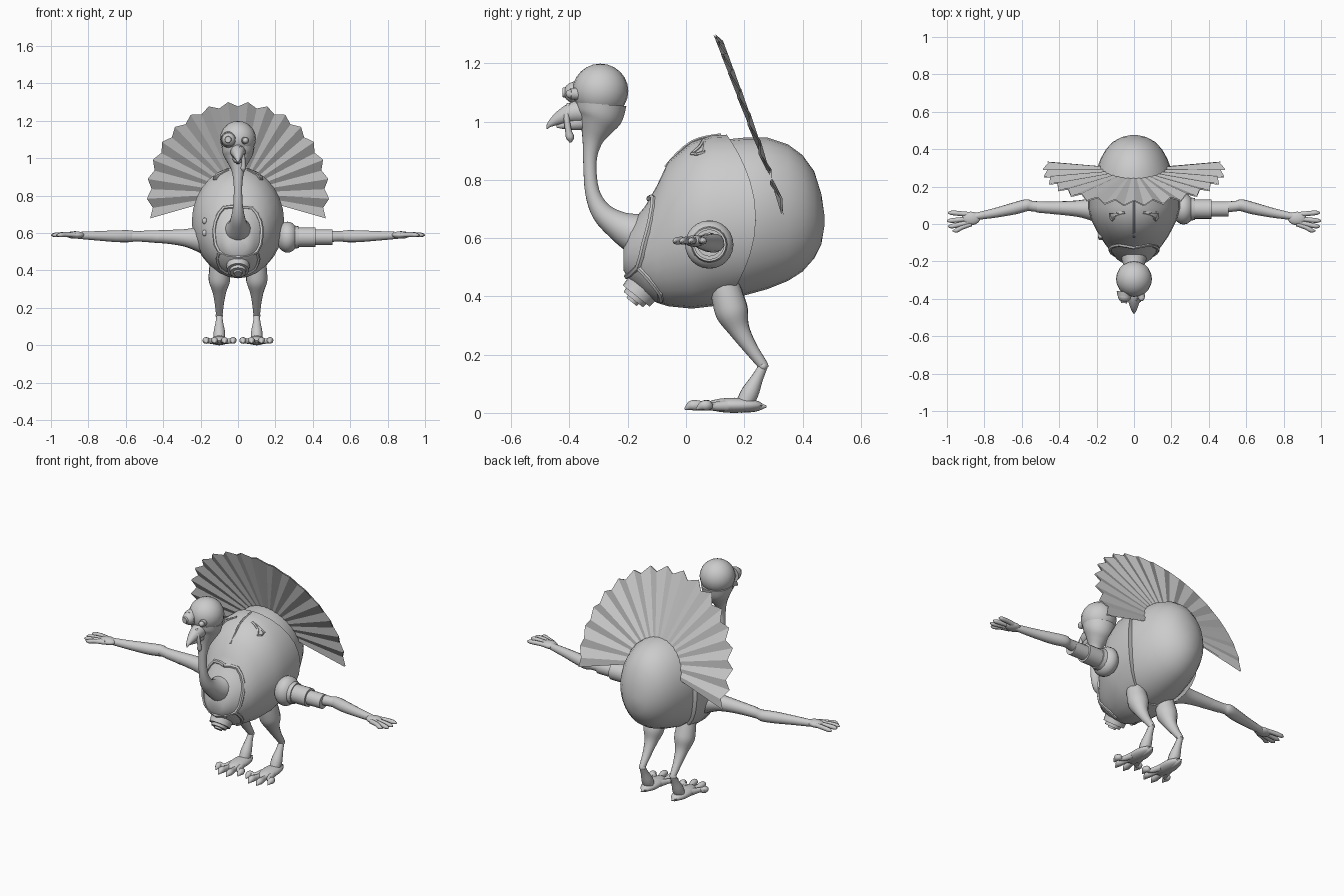
import bpy, bmesh, math
from mathutils import Vector, Matrix
from mathutils.bvhtree import BVHTree

if "Cube" in bpy.data.objects:
    bpy.data.objects.remove(bpy.data.objects["Cube"])

grey = bpy.data.materials.new("plain_grey")
grey.use_nodes = True
COLOUR = (0.6, 0.6, 0.6, 1)
grey.diffuse_color = COLOUR
grey.node_tree.nodes["Principled BSDF"].inputs["Base Color"].default_value = COLOUR


def finish(name, bm, angle=40, recalc=True):
    if recalc:
        bmesh.ops.recalc_face_normals(bm, faces=bm.faces)
    me = bpy.data.meshes.new(name)
    bm.to_mesh(me)
    bm.free()
    me.materials.append(grey)
    if angle:
        me.shade_smooth()
        me.set_sharp_from_angle(angle=math.radians(angle))
    ob = bpy.data.objects.new(name, me)
    bpy.context.collection.objects.link(ob)
    return ob


def skin(name, rings, angle=40):
    """Bridge a list of equal point rings and cap both ends."""
    bm = bmesh.new()
    vs = [[bm.verts.new(p) for p in ring] for ring in rings]
    n = len(vs[0])
    for a, b in zip(vs, vs[1:]):
        for i in range(n):
            j = (i + 1) % n
            bm.faces.new((a[i], a[j], b[j], b[i]))
    bm.faces.new(vs[0])
    bm.faces.new(vs[-1])
    return finish(name, bm, angle)


def tube(name, pts, sides=12, steps=4, closed_ends=True, angle=50):
    """Sweep a circle along smoothed (x, y, z, radius) points."""
    p = [Vector(q) for q in pts]
    path = []
    for i in range(len(p) - 1):
        a, b, c, d = p[max(i - 1, 0)], p[i], p[i + 1], p[min(i + 2, len(p) - 1)]
        for k in range(steps):
            t = k / steps
            path.append(b + 0.5 * t * (c - a + t * (2 * a - 5 * b + 4 * c - d
                                                    + t * (3 * (b - c) + d - a))))
    path.append(p[-1])
    normal, rings = None, []
    for i, q in enumerate(path):
        tan = (path[min(i + 1, len(path) - 1)] - path[max(i - 1, 0)]).to_3d().normalized()
        normal = tan.orthogonal() if normal is None else normal - tan * normal.dot(tan)
        normal.normalize()
        side = tan.cross(normal)
        r = max(q.w, 0.001)
        ring = [q.to_3d() + r * (normal * math.cos(w) + side * math.sin(w))
                for w in (2 * math.pi * k / sides for k in range(sides))]
        rings.append(ring)
    return skin(name, rings, angle)


def loft(name, sections, sides=28, bulge=0):
    """Stack oval sections (y, bottom, top, half width) along y; bulge bends the last edge."""
    rings = []
    for i, (y, low, top, rx) in enumerate(sections):
        amount = bulge if i >= len(sections) - 2 else 0
        ring = []
        for k in range(sides):
            w = 2 * math.pi * k / sides
            z = (low + top) / 2 + (top - low) / 2 * math.sin(w)
            ring.append((rx * math.cos(w), y + amount * math.cos(w) ** 2, z))
        rings.append(ring)
    return skin(name, rings)


def ball(name, centre, size, cut=None):
    bm = bmesh.new()
    bmesh.ops.create_uvsphere(bm, u_segments=20, v_segments=12, radius=1)
    bmesh.ops.transform(bm, matrix=Matrix.Translation(centre) @ Matrix.Diagonal((*size, 1)), verts=bm.verts)
    if cut is not None:
        geom = bm.verts[:] + bm.edges[:] + bm.faces[:]
        bmesh.ops.bisect_plane(bm, geom=geom, plane_co=(0, -0.3, cut),
                               plane_no=(0, 0.12, 1), clear_inner=True)
        bmesh.ops.holes_fill(bm, edges=[e for e in bm.edges if e.is_boundary])
    return finish(name, bm)


def disc(name, centre, axis, radius, depth, top=1.0):
    bm = bmesh.new()
    rot = Vector(axis).to_track_quat("Z", "Y").to_matrix().to_4x4()
    bmesh.ops.create_cone(bm, cap_ends=True, segments=20, radius1=radius, radius2=radius * top,
                          depth=depth, matrix=Matrix.Translation(centre) @ rot)
    return finish(name, bm)


# Rear body and the jacket shell that wraps the front
loft("rear_body", [(0.0, .39, .91, .19), (.1, .385, .935, .225), (.2, .403, .945, .223),
                   (.28, .425, .945, .205), (.35, .453, .922, .178), (.4, .485, .885, .15),
                   (.44, .53, .83, .112), (.465, .58, .75, .065), (.475, .64, .68, .02)])
shell = loft("jacket_shell", [(-.215, .49, .57, .05), (-.19, .45, .65, .09), (-.14, .4, .71, .13),
                              (-.1, .378, .78, .16), (-.06, .366, .865, .187), (.02, .358, .93, .228),
                              (.09, .366, .953, .247), (.14, .385, .955, .24), (.14, .40, .935, .215)],
             bulge=.1)
tree = BVHTree.FromPolygons([v.co for v in shell.data.vertices],
                            [p.vertices[:] for p in shell.data.polygons])


def on_front(x, z):
    return tree.ray_cast(Vector((x, -1, z)), Vector((0, 1, 0)))[0]


def on_top(x, y):
    return tree.ray_cast(Vector((x, y, 2)), Vector((0, 0, -1)))[0]


def trim(name, pts, radius):
    tube(name, [(*q, radius) for q in pts], 6, 2, angle=30)


# Angular collar opening, shoulder flaps and front seam
half = [(.0, .735), (.075, .735), (.12, .66), (.125, .58), (.1, .5), (.0, .47)]
outline = half + [(-x, z) for x, z in reversed(half[1:-1])] + half[:1]
trim("collar_trim", [on_front(x, z) for x, z in outline], .011)
trim("front_seam", [on_top(0, y) for y in (-.07, -.03, .02, .07, .12)], .006)
for s, side in ((1, "left"), (-1, "right")):
    flap = [(s * .05, .06), (s * .13, .06), (s * .115, .02), (s * .1, .045), (s * .05, .06)]
    trim(side + "_shoulder_flap", [on_top(x, y) for x, y in flap], .007)
    trim(side + "_waist_trim", [on_front(s * x, z) for x, z in
                                ((.1, .5), (.11, .46), (.09, .41), (.05, .385))], .01)

# Chest buckle and the two side buttons
facing = Vector((0, -.62, -.78))
for r, d, t in ((.062, .0, .95), (.047, .016, .9), (.028, .026, .8)):
    disc("buckle_ring", Vector((0, -.16, .415)) + facing * d, facing, r, .035, t)
for z in (.6, .665):
    p = on_front(-.178, z)
    ball("side_button", p, (.014, .014, .017))

# Neck running up into the jaw
tube("neck", [(0, -.1, .60, .085), (0, -.17, .615, .072), (0, -.235, .645, .05),
              (0, -.29, .69, .036), (0, -.322, .76, .025), (0, -.33, .86, .023),
              (0, -.322, .93, .034), (0, -.308, .98, .058), (0, -.296, 1.02, .08),
              (0, -.292, 1.06, .088)], 18)
ball("head_cap", (0, -.294, 1.105), (.096, .096, .094), cut=1.035)

# Goggle eye, small eye, beak and snood
ball("large_eye", (-.05, -.385, 1.1), (.036, .034, .036))
disc("large_eye_ring", (-.05, -.375, 1.1), (-.1, -1, 0), .044, .025, .85)
disc("large_eye_pupil", (-.053, -.415, 1.1), (-.1, -1, 0), .02, .016, .8)
disc("small_eye_ring", (.038, -.382, 1.095), (.2, -1, 0), .021, .03, .9)
ball("small_eye", (.04, -.395, 1.095), (.016, .018, .016))
tube("upper_beak", [(0, -.35, 1.035, .042), (0, -.39, 1.03, .037), (0, -.435, 1.012, .024),
                    (0, -.468, .99, .01), (0, -.478, .975, .002)])
tube("lower_beak", [(0, -.35, 1.0, .03), (0, -.4, .992, .022), (0, -.445, .983, .004)])
tube("snood", [(.01, -.402, 1.06, .008), (.026, -.41, 1.02, .01), (.03, -.404, .97, .011),
               (.028, -.398, .945, .014), (.028, -.397, .928, .003)], 8)

# Pleated tail fan, leaning forward
FEATHERS, SPREAD = 18, math.radians(106)
bm = bmesh.new()
rows = []
for i in range(2 * FEATHERS - 1):
    w = -SPREAD + 2 * SPREAD * i / (2 * FEATHERS - 2)
    reach = .488 if i % 2 == 0 else .462
    row = []
    for r, depth in ((.05, 0), (reach, .009)):
        z = .814 + r * math.cos(w)
        y = .11 + (1.29 - z) * .377 + (depth if i % 2 else -depth)
        row.append(Vector((r * math.sin(w), y, z)))
    rows.append(row)
lean = Vector((0, .003, .001))
for face_side in (lean, -lean):
    grid = [[bm.verts.new(p + face_side) for p in row] for row in rows]
    for a, b in zip(grid, grid[1:]):
        quad = (a[0], a[1], b[1], b[0])
        bm.faces.new(quad if face_side.y > 0 else quad[::-1])
finish("tail_fan", bm, 0, recalc=False)

# Shoulder joint and stepped sleeve on the left, bare shoulder on the right
ball("left_shoulder", (.265, .08, .578), (.06, .083, .083))
disc("left_shoulder_cuff", (.3, .08, .578), (1, 0, 0), .068, .05, .85)
disc("left_upper_sleeve", (.365, .08, .578), (1, 0, 0), .052, .1)
disc("left_lower_sleeve", (.45, .08, .578), (1, 0, 0), .041, .11)
tube("right_shoulder", [(-.17, .08, .565, .085), (-.23, .08, .57, .062), (-.29, .082, .575, .046),
                        (-.38, .085, .58, .037), (-.52, .09, .583, .029)], 14)

# Arms, hands, legs and feet
for s, side in ((1, "left"), (-1, "right")):
    tube(side + "_arm", [(s * .42, .085, .58, .034), (s * .54, .095, .583, .028),
                         (s * .575, .1, .583, .032), (s * .64, .083, .583, .032),
                         (s * .74, .06, .585, .026), (s * .82, .045, .587, .021),
                         (s * .86, .038, .588, .018)], 14)
    ball(side + "_palm", (s * .872, .03, .59), (.05, .036, .02))
    for y0, y1, x1 in ((.05, .06, .995), (.03, .018, 1.0), (.012, -.012, .995), (.0, -.035, .97)):
        tube(side + "_finger", [(s * .87, y0, .59, .013), (s * .92, (y0 + y1) / 2, .592, .013),
                                (s * (x1 - .02), y1, .59, .012), (s * x1, y1, .588, .003)], 8, 3)
    x = s * .1
    tube(side + "_leg", [(x, .13, .45, .05), (x, .145, .39, .056), (x, .16, .34, .056),
                         (x, .183, .285, .037), (x, .22, .225, .025), (x, .262, .167, .018),
                         (x, .268, .155, .016)], 14)
    ball(side + "_ankle", (x, .265, .16), (.02, .016, .016))
    tube(side + "_shin", [(x, .265, .16, .016), (x, .245, .12, .021), (x, .22, .07, .031),
                          (x, .2, .03, .03)], 12)
    ball(side + "_sole", (x, .165, .026), (.045, .1, .026))
    tube(side + "_heel", [(x, .19, .024, .024), (x, .24, .022, .018), (x, .277, .022, .003)], 10)
    for x0, x1, y1 in ((-.025, -.073, .055), (-.012, -.028, .015), (.012, .025, .015), (.025, .07, .055)):
        tube(side + "_toe", [(x + s * x0, .14, .024, .02), (x + s * (x0 + x1) / 2, .08, .022, .014),
                             (x + s * x1, y1 + .02, .026, .018), (x + s * x1, y1, .024, .016),
                             (x + s * x1, y1 - .02, .012, .002)], 10, 3)
